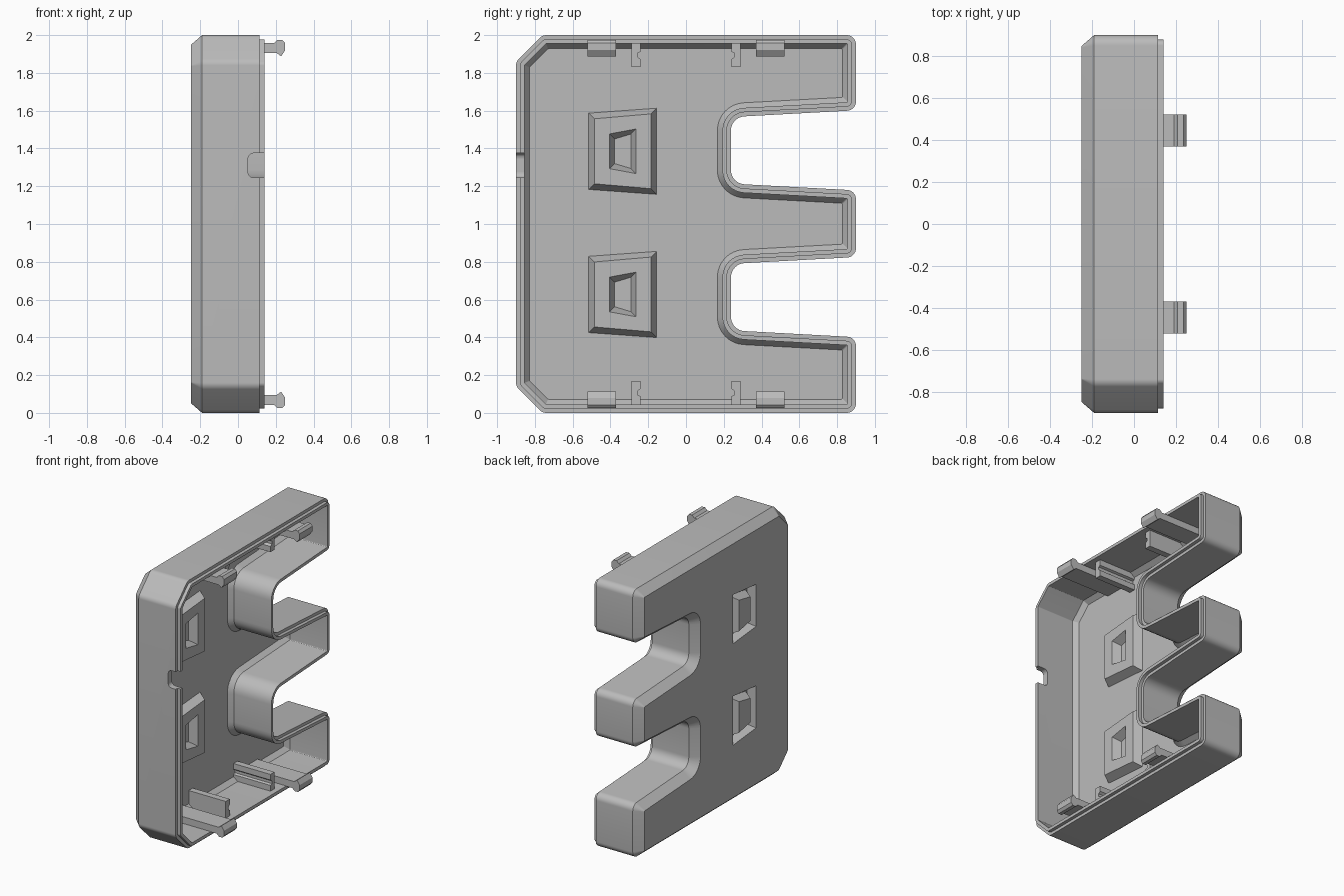
import bpy, bmesh, math
from mathutils import Vector

if "Cube" in bpy.data.objects:
    bpy.data.objects.remove(bpy.data.objects["Cube"], do_unlink=True)

GREY = (0.5, 0.5, 0.5, 1)
plastic = bpy.data.materials.new("grey_plastic")
plastic.use_nodes = True
plastic.diffuse_color = GREY
plastic.node_tree.nodes["Principled BSDF"].inputs["Base Color"].default_value = GREY


def finish(name, bm, smooth=True):
    """Turn a bmesh into a named, coloured object."""
    bmesh.ops.recalc_face_normals(bm, faces=bm.faces)
    mesh = bpy.data.meshes.new(name)
    bm.to_mesh(mesh)
    bm.free()
    obj = bpy.data.objects.new(name, mesh)
    bpy.context.collection.objects.link(obj)
    mesh.materials.append(plastic)
    bpy.ops.object.select_all(action='DESELECT')
    obj.select_set(True)
    bpy.context.view_layer.objects.active = obj
    if smooth:
        bpy.ops.object.shade_smooth_by_angle(angle=math.radians(25))
    return obj


def prism(name, points, depth, smooth=False):
    """Extrude a closed outline along a vector."""
    bm = bmesh.new()
    face = bm.faces.new([bm.verts.new(p) for p in points])
    out = bmesh.ops.extrude_face_region(bm, geom=[face], use_keep_orig=True)
    bmesh.ops.translate(bm, vec=depth,
                        verts=[v for v in out["geom"] if isinstance(v, bmesh.types.BMVert)])
    return finish(name, bm, smooth)


def rounded_offset(corners, d, steps=8):
    """Offset a counter-clockwise outline inwards by d and round its corners."""
    n, result = len(corners), []
    for i, (p, radius) in enumerate(corners):
        a = (p - corners[i - 1][0]).normalized()
        b = (corners[(i + 1) % n][0] - p).normalized()
        na, nb = Vector((-a.y, a.x)), Vector((-b.y, b.x))
        turn = math.atan2(a.x * b.y - a.y * b.x, a.dot(b))
        corner = p + (na + nb) * d / (1 + na.dot(nb))
        side = 1 if turn > 0 else -1
        r = max(radius - side * d, 0.006)
        start = corner - a * r * math.tan(abs(turn) / 2)
        centre = start + na * side * r
        for k in range(steps + 1):
            t = turn * k / steps
            arm = start - centre
            result.append(centre + Vector((arm.x * math.cos(t) - arm.y * math.sin(t),
                                           arm.x * math.sin(t) + arm.y * math.cos(t))))
    return result


def panel_outline(z, inset):
    """Tapered panel outline in y and z."""
    y0, y1 = -0.515 + inset, -0.155 - inset
    h0, h1 = 0.202 - inset, 0.228 - inset
    return [Vector(p) for p in ((y0, z - h0), (y1, z - h1), (y1, z + h1), (y0, z + h0))]


def sweep(bm, rings):
    """Join matching rings, given as (outline, x), with faces."""
    loops = [[bm.verts.new((x, p.x, p.y)) for p in pts] for pts, x in rings]
    for lower, upper in zip(loops, loops[1:]):
        for i in range(len(lower)):
            j = (i + 1) % len(lower)
            bm.faces.new((lower[i], lower[j], upper[j], upper[i]))
    return loops


def loop_edges(bm, loop):
    return [bm.edges.get((loop[i - 1], loop[i])) for i in range(len(loop))]


# Outline with two tapered slots, as corner and radius
outline = [(-0.76, 0, 0.05), (0.9, 0, 0.05)]
for z in (0.613, 1.39):
    outline += [(0.9, z - 0.212, 0.05), (0.238, z - 0.176, 0.075),
                (0.238, z + 0.176, 0.075), (0.9, z + 0.212, 0.05)]
outline += [(0.9, 2, 0.05), (-0.76, 2, 0.05), (-0.9, 1.86, 0.05), (-0.9, 0.14, 0.05)]
outline = [(Vector((y, z)), r) for y, z, r in outline]

# Shell: outer chamfer, wall, stepped lip, inner wall, floor
FACE, FLOOR, RAISED = -0.25, -0.205, -0.145
profile = [(0.052, FACE), (0, -0.19), (0, 0.115), (0.022, 0.115),
           (0.022, 0.14), (0.045, 0.14), (0.045, -0.17), (0.072, FLOOR)]
bm = bmesh.new()
walls = sweep(bm, [(rounded_offset(outline, d), x) for d, x in profile])
outer_edges, inner_edges = loop_edges(bm, walls[0]), loop_edges(bm, walls[-1])

# Embossed panels: raised with a pocket inside, sunk with a block outside
inside = [(0, FLOOR), (0.03, RAISED), (0.11, RAISED), (0.137, FLOOR)]
outside = [(0.045, FACE), (0.065, -0.19), (0.085, -0.19), (0.112, FACE)]
for z in (0.627, 1.385):
    for steps, edges in ((inside, inner_edges), (outside, outer_edges)):
        loops = sweep(bm, [(panel_outline(z, i), x) for i, x in steps])
        bm.faces.new(loops[-1])
        edges += loop_edges(bm, loops[0])
for edges in (inner_edges, outer_edges):
    bmesh.ops.triangle_fill(bm, use_beauty=True, edges=edges, normal=(1, 0, 0))
shell = finish("shell", bm)

# Rounded cable opening in the front wall
r, x0, z0, z1 = 0.03, 0.053, 1.245, 1.375
arc = [math.radians(a) for a in range(0, 91, 15)]
opening = [(0.3, -1, z0)]
opening += [(x0 + r - r * math.sin(a), -1, z0 + r - r * math.cos(a)) for a in arc]
opening += [(x0 + r - r * math.cos(a), -1, z1 - r + r * math.sin(a)) for a in arc]
opening += [(0.3, -1, z1)]
cutter = prism("opening_cutter", opening, (0, 0.18, 0))
cutter.hide_render = True
cut = shell.modifiers.new("opening", 'BOOLEAN')
cut.operation, cut.solver, cut.object = 'DIFFERENCE', 'EXACT', cutter
bpy.context.view_layer.objects.active = shell
bpy.ops.object.modifier_apply(modifier=cut.name)
bpy.data.objects.remove(cutter, do_unlink=True)

# Snap clips (x, height) and slotted brackets (distance from centre, height)
clip = [(-0.22, 1.957), (0.19, 1.957), (0.208, 1.975), (0.235, 1.975), (0.25, 1.957),
        (0.25, 1.92), (0.228, 1.888), (0.205, 1.905), (-0.22, 1.905)]
bracket = [(0.288, 1.96), (0.24, 1.96), (0.24, 1.912), (0.257, 1.905),
           (0.257, 1.885), (0.24, 1.872), (0.24, 1.83), (0.288, 1.83)]
for level, up in (("upper", 1), ("lower", -1)):
    for end, side in (("back", 1), ("front", -1)):
        def height(z):
            return 1 + up * (z - 1)
        prism(f"{level}_{end}_clip", [(x, side * 0.37, height(z)) for x, z in clip],
              (0, side * 0.152, 0))
        prism(f"{level}_{end}_bracket", [(-0.22, side * y, height(z)) for y, z in bracket],
              (0.32, 0, 0))
